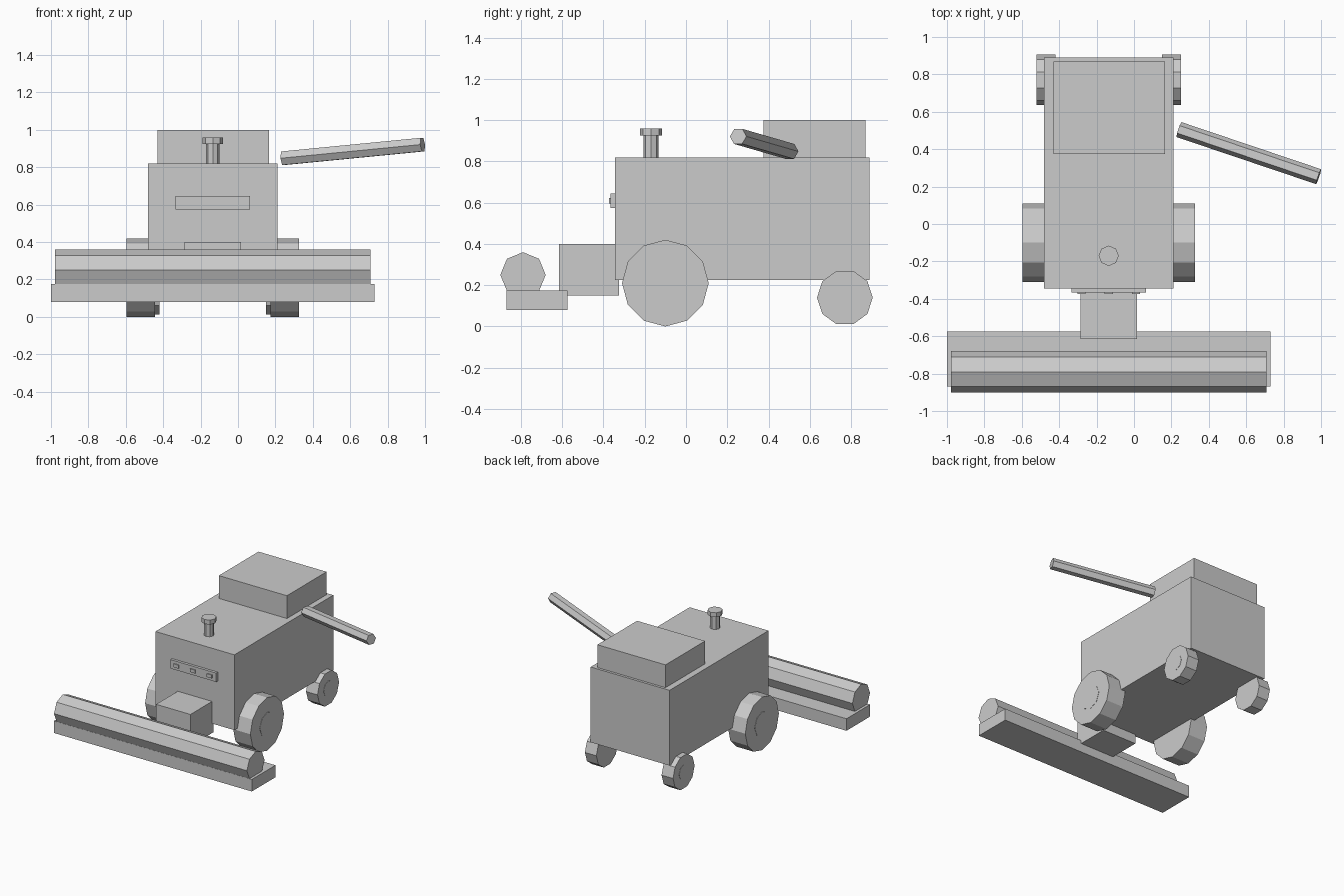
import bpy
import bmesh
from math import cos, sin, tau
from mathutils import Vector

cube = bpy.data.objects.get("Cube")
if cube:
    bpy.data.objects.remove(cube, do_unlink=True)

grey = bpy.data.materials.new("plain grey")
grey.use_nodes = True
colour = (0.6, 0.6, 0.6, 1)
grey.diffuse_color = colour
grey.node_tree.nodes["Principled BSDF"].inputs["Base Color"].default_value = colour

MID = -0.135  # centre line of the machine


def finish(name, bm):
    bmesh.ops.recalc_face_normals(bm, faces=bm.faces)
    mesh = bpy.data.meshes.new(name)
    bm.to_mesh(mesh)
    bm.free()
    mesh.materials.append(grey)
    obj = bpy.data.objects.new(name, mesh)
    bpy.context.collection.objects.link(obj)
    return obj


def box(name, x, y, z):
    """Box from its (low, high) range on each axis."""
    bm = bmesh.new()
    bmesh.ops.create_cube(bm, size=1)
    for v in bm.verts:
        v.co = [r[0] if c < 0 else r[1] for c, r in zip(v.co, (x, y, z))]
    return finish(name, bm)


def prism(name, start, end, radius, sides):
    """Regular prism between two points."""
    start, end = Vector(start), Vector(end)
    turn = (end - start).to_track_quat('Z', 'Y')
    bm = bmesh.new()
    rings = []
    for p in (start, end):
        rings.append([bm.verts.new(p + turn @ Vector((
            radius * cos(tau * i / sides), radius * sin(tau * i / sides), 0)))
            for i in range(sides)])
        bm.faces.new(rings[-1])
    a, b = rings
    for i in range(sides):
        j = (i + 1) % sides
        bm.faces.new((a[i], a[j], b[j], b[i]))
    return finish(name, bm)


# Body, grain tank and feeder
box("body", (MID - 0.345, MID + 0.345), (-0.345, 0.89), (0.225, 0.82))
box("grain_tank", (MID - 0.295, MID + 0.3), (0.375, 0.87), (0.82, 1.0))
box("feeder", (MID - 0.15, MID + 0.15), (-0.615, -0.325), (0.15, 0.4))

# Cutting header with its reel
box("header_tray", (-1.0, 0.73), (-0.87, -0.575), (0.08, 0.175))
prism("reel", (-0.978, -0.79, 0.25), (0.708, -0.79, 0.25), 0.11, 8)

# Wheels with flat hubs, on both sides
for side, s in (("right", -1), ("left", 1)):
    for place, inner, outer, y, z, r, n in (
            ("front", 0.31, 0.46, -0.1, 0.21, 0.21, 12),
            ("rear", 0.285, 0.385, 0.77, 0.14, 0.135, 10)):
        a, b, c = (MID + s * d for d in (inner, outer, outer + 0.002))
        prism(f"{place}_wheel_{side}", (a, y, z), (b, y, z), r, n)
        prism(f"{place}_hub_{side}", (b, y, z), (c, y, z), r * 0.45, 8)

# Exhaust
prism("exhaust_pipe", (MID, -0.17, 0.8), (MID, -0.17, 0.93), 0.037, 8)
prism("exhaust_cap", (MID, -0.17, 0.925), (MID, -0.17, 0.96), 0.054, 8)

# Light bar and lamps
box("light_bar", (MID - 0.2, MID + 0.2), (-0.366, -0.34), (0.575, 0.645))
for i in (-1, 0, 1):
    x = MID + i * 0.145
    box(f"lamp_{i + 2}", (x - 0.022, x + 0.022), (-0.374, -0.36), (0.597, 0.623))

# Unloading spout
prism("unloading_spout", (0.24, 0.505, 0.848), (0.987, 0.253, 0.921), 0.042, 6)
